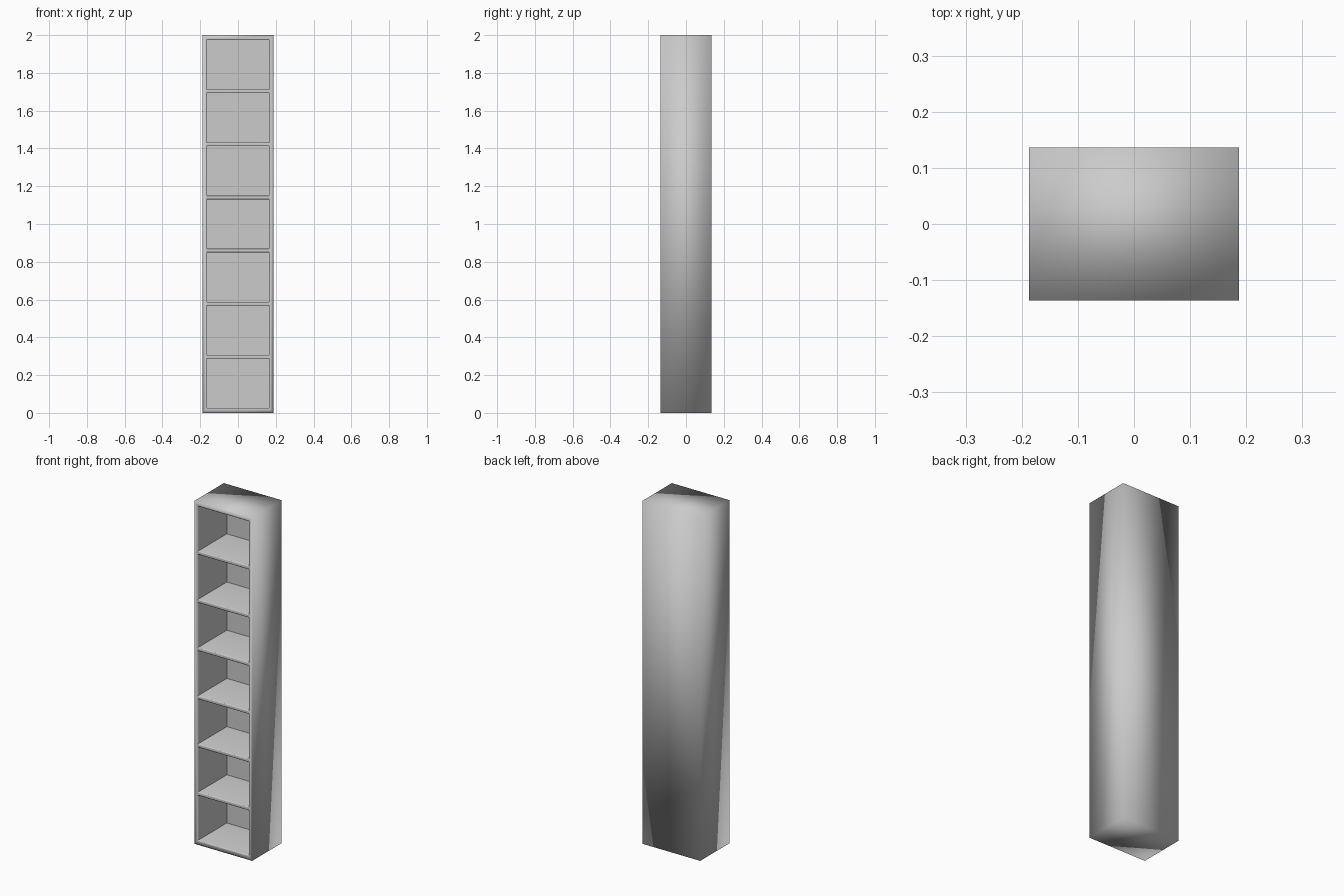
import bpy
import bmesh
from math import sin, cos, pi

cube = bpy.data.objects.get("Cube")
if cube:
    bpy.data.objects.remove(cube, do_unlink=True)

WIDTH, DEPTH, HEIGHT = 0.374, 0.272, 2.0
HX, HY = WIDTH / 2, DEPTH / 2
OPEN_X = 0.163          # half width of each compartment
BORDER = 0.026          # top and bottom board thickness
SHELF = 0.02            # shelf thickness
BACK_Y = 0.13           # inner face of the back panel
ROUND = 0.005           # rounding of the compartment rims
CELLS = 7
STEPS = 3
CELL_H = (HEIGHT - 2 * BORDER - (CELLS - 1) * SHELF) / CELLS

grey = bpy.data.materials.new("plain grey")
grey.use_nodes = True
colour = (0.6, 0.6, 0.6, 1)
grey.diffuse_color = colour
grey.node_tree.nodes["Principled BSDF"].inputs["Base Color"].default_value = colour

bm = bmesh.new()


def loop(hx, z0, z1, y):
    """Rectangle of vertices facing the front, anticlockwise from lower left."""
    return [bm.verts.new((x, y, z))
            for x, z in ((-hx, z0), (hx, z0), (hx, z1), (-hx, z1))]


def bridge(a, b):
    for i in range(4):
        j = (i + 1) % 4
        bm.faces.new((a[i], a[j], b[j], b[i]))


# Outer shell with soft shared corners
front = loop(HX, 0, HEIGHT, -HY)
back = loop(HX, 0, HEIGHT, HY)
bridge(front, back)
bm.faces.new(back)

# Compartments with rounded rims
rims = []
sharp = []
for n in range(CELLS):
    z0 = BORDER + n * (CELL_H + SHELF)
    z1 = z0 + CELL_H
    rings = []
    for s in range(STEPS + 1):
        a = s / STEPS * pi / 2
        grow = ROUND * (1 - sin(a))
        rings.append(loop(OPEN_X + grow, z0 - grow, z1 + grow,
                          -HY + ROUND * (1 - cos(a))))
    rings.append(loop(OPEN_X, z0, z1, BACK_Y))
    for a, b in zip(rings, rings[1:]):
        bridge(a, b)
        sharp += list(zip(a, b))
    end = rings[-1]
    bm.faces.new(end)
    sharp += [(end[i], end[i - 1]) for i in range(4)]
    rims.append(rings[0])

# Front edges of the boards: bottom, top, shelves, then the two sides
bm.faces.new((front[0], front[1], rims[0][1], rims[0][0]))
bm.faces.new((rims[-1][3], rims[-1][2], front[2], front[3]))
for low, high in zip(rims, rims[1:]):
    bm.faces.new((low[3], low[2], high[1], high[0]))
for lower, upper in ((0, 3), (1, 2)):
    inner = [r[k] for r in rims for k in (lower, upper)]
    bm.faces.new([front[lower]] + inner + [front[upper]])

bmesh.ops.recalc_face_normals(bm, faces=bm.faces)
for f in bm.faces:
    f.smooth = True
for a, b in sharp:
    bm.edges.get((a, b)).smooth = False

mesh = bpy.data.meshes.new("shelf_cabinet")
bm.to_mesh(mesh)
bm.free()
mesh.materials.append(grey)
cabinet = bpy.data.objects.new("shelf_cabinet", mesh)
bpy.context.collection.objects.link(cabinet)
